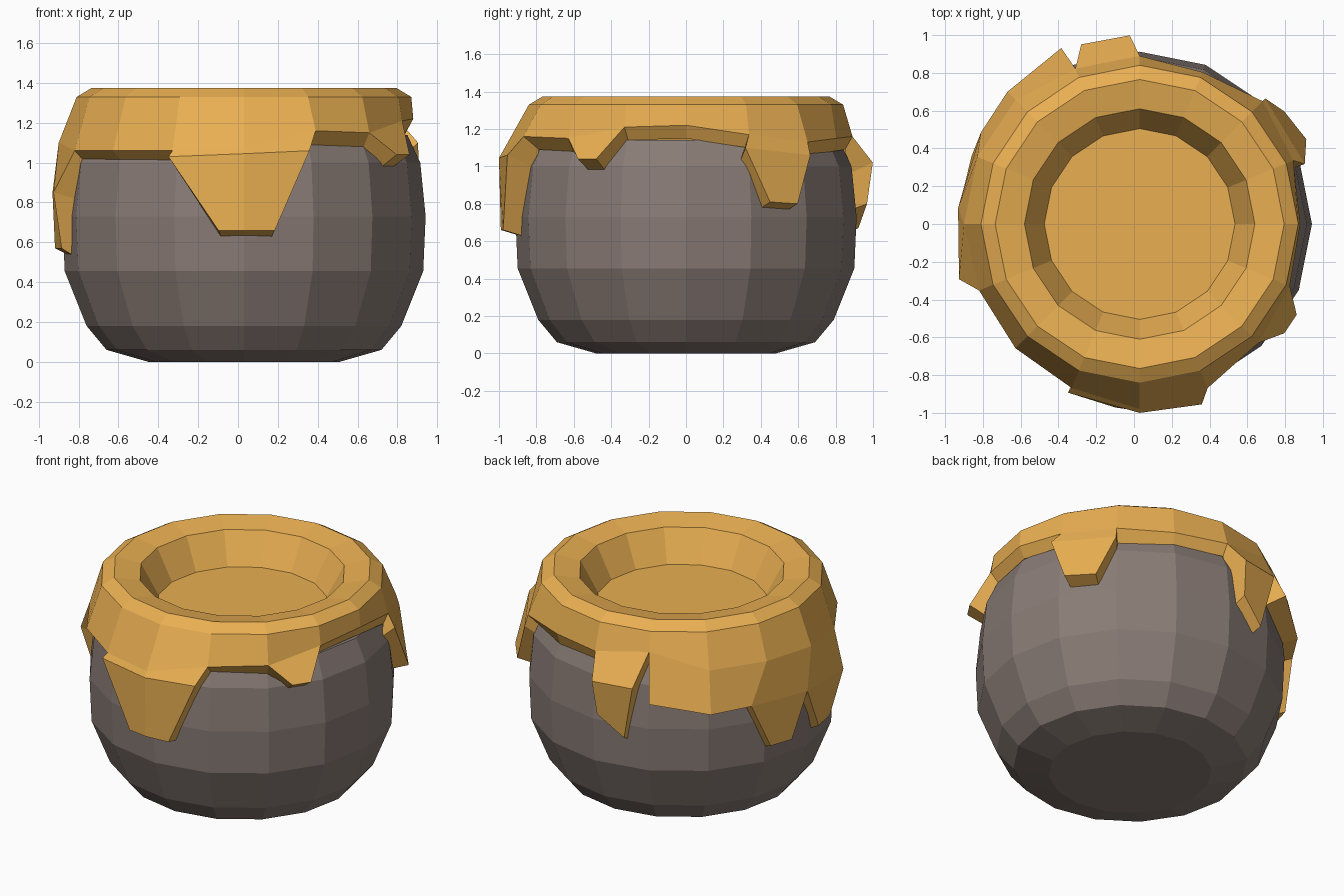
import bpy, bmesh
from math import cos, sin, radians, hypot

if "Cube" in bpy.data.objects:
    bpy.data.objects.remove(bpy.data.objects["Cube"])

SIDES = 16
CX = 0.03  # pot axis


def polar(a, r, z):
    return (CX + r * cos(radians(a)), r * sin(radians(a)), z)


def ring(bm, r, z):
    return [bm.verts.new(polar(360 * k / SIDES, r, z)) for k in range(SIDES)]


def bridge(bm, a, b, closed=True):
    n = len(a)
    for i in range(n if closed else n - 1):
        j = (i + 1) % n
        bm.faces.new((a[i], a[j], b[j], b[i]))


def finish(bm, name, color):
    bmesh.ops.recalc_face_normals(bm, faces=bm.faces[:])
    me = bpy.data.meshes.new(name)
    bm.to_mesh(me)
    bm.free()
    ob = bpy.data.objects.new(name, me)
    bpy.context.collection.objects.link(ob)
    mat = bpy.data.materials.new(name + "_material")
    mat.diffuse_color = color
    mat.use_nodes = True
    mat.node_tree.nodes["Principled BSDF"].inputs["Base Color"].default_value = mat.diffuse_color
    me.materials.append(mat)


# Clay pot: turned profile (radius, height)
bm = bmesh.new()
profile = [(0.48, 0), (0.69, 0.06), (0.79, 0.18), (0.9, 0.455),
           (0.912, 0.73), (0.885, 1.0), (0.82, 1.14)]
rings = [ring(bm, r, z) for r, z in profile]
for a, b in zip(rings, rings[1:]):
    bridge(bm, a, b)
bm.faces.new(rings[0])
bm.faces.new(rings[-1])
finish(bm, "pot", (0.25, 0.2, 0.18, 1))

# Honey: sunken floor, inner wall and rounded rim
bm = bmesh.new()
rim = [(0.505, 1.15), (0.575, 1.28), (0.61, 1.345), (0.765, 1.375), (0.84, 1.33)]
rings = [ring(bm, r, z) for r, z in rim]
bm.faces.new(rings[0])
for a, b in zip(rings, rings[1:]):
    bridge(bm, a, b)

# Uneven skirt over the shoulder: (radius, height) per column
skirt_edge = [(0.85, 1.22), (0.88, 1.17), (0.92, 1.13), (0.87, 1.15),
              (0.89, 1.16), (0.89, 1.22), (0.93, 1.12), (0.93, 1.12),
              (0.93, 1.1), (0.92, 1.06), (0.93, 1.06), (0.94, 1.06),
              (0.98, 1.08), (0.94, 1.16), (0.89, 1.15), (0.86, 1.21)]
skirt = [bm.verts.new(polar(22.5 * k, r, z)) for k, (r, z) in enumerate(skirt_edge)]
bridge(bm, rings[-1], skirt)


# Drips: rows of (angle, radius, height) hanging from an edge
def drip(top, *rows):
    for row in rows:
        new = [bm.verts.new(polar(*p)) for p in row]
        bridge(bm, top, new, closed=False)
        top = new
    return top


drip(skirt[11:14],
     [(247, 0.97, 1.03), (270, 1.0, 1.045), (289, 1.01, 1.06)],
     [(262.5, 0.98, 0.66), (270, 0.99, 0.66), (279, 0.99, 0.66)])
drip(skirt[14:16], [(323, 0.96, 1.04), (330, 0.96, 1.04)])
drip(skirt[1:3], [(20, 0.93, 1.1), (45, 0.94, 1.06)],
     [(27, 0.99, 0.81), (38, 0.97, 0.8)])
drip(skirt[4:6], [(93, 1.0, 1.02), (108, 1.0, 1.02)],
     [(94, 0.97, 0.8), (104, 0.95, 0.67)])
drape = drip(skirt[5:10],
             [(114, 1.02, 0.94), (135, 0.99, 0.86), (150, 0.97, 0.87),
              (175, 0.965, 0.85), (197, 1.0, 0.85)])
drip(drape[2:4], [(158, 0.96, 0.58), (168, 0.95, 0.57)])
drip(drape[3:5], [(183, 0.95, 0.57), (193, 0.94, 0.57)])

# Thick underside: pull the open edge in to the pot
edges = [e for e in bm.edges if e.is_boundary]
ret = bmesh.ops.extrude_edge_only(bm, edges=edges)
for v in ret["geom"]:
    if isinstance(v, bmesh.types.BMVert):
        x, y = v.co.x - CX, v.co.y
        z = v.co.z
        s = (0.89 if z < 1.0 else 0.85 if z < 1.2 else 0.81) / hypot(x, y)
        v.co = (CX + x * s, y * s, z - (0.03 if z < 1.0 else 0.07))
finish(bm, "honey", (0.82, 0.43, 0.085, 1))
